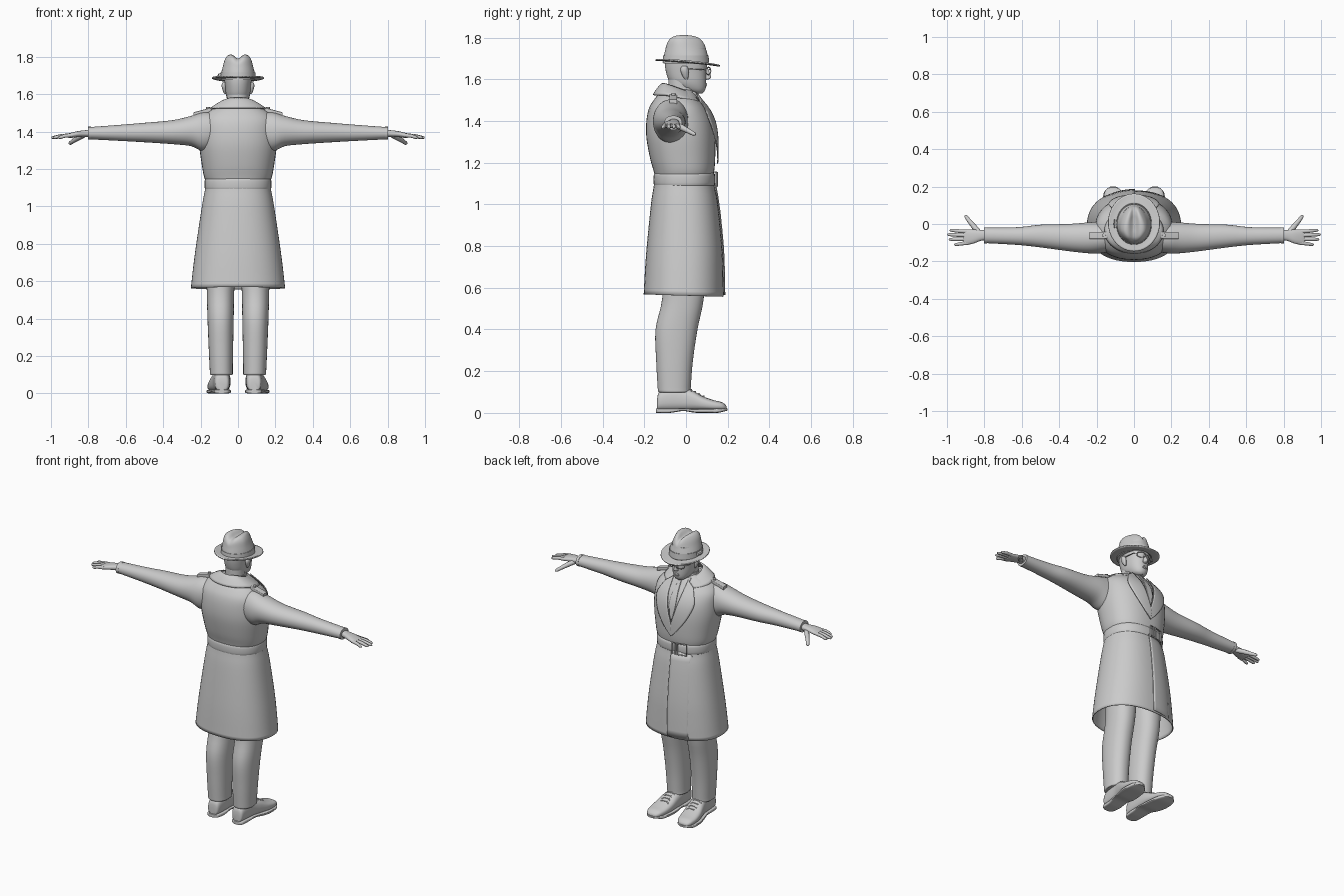
import bpy, bmesh, math
from mathutils import Vector

grey = bpy.data.materials.new("light grey")
grey.diffuse_color = (0.6, 0.6, 0.6, 1)


def finish(name, bm, mirror=False, thick=0, angle=40):
    bmesh.ops.recalc_face_normals(bm, faces=bm.faces)
    me = bpy.data.meshes.new(name)
    bm.to_mesh(me)
    bm.free()
    me.materials.append(grey)
    me.shade_smooth()
    me.set_sharp_from_angle(angle=math.radians(angle))
    ob = bpy.data.objects.new(name, me)
    bpy.context.collection.objects.link(ob)
    if thick:
        m = ob.modifiers.new("thickness", 'SOLIDIFY')
        m.thickness, m.offset = thick, 0
    if mirror:
        ob.modifiers.new("mirror", 'MIRROR')
    return ob


def spline(rows, steps=4):
    """Catmull-Rom through rows of numbers."""
    out, n = [], len(rows)
    for i in range(n - 1):
        a, b, c, d = (rows[max(i - 1, 0)], rows[i], rows[i + 1], rows[min(i + 2, n - 1)])
        for s in range(steps):
            t = s / steps
            out.append([q + t / 2 * (r - p + t * (2 * p - 5 * q + 4 * r - e + t * (3 * (q - r) + e - p)))
                        for p, q, r, e in zip(a, b, c, d)])
    return out + [list(rows[-1])]


def loft(name, axis, rows, n=2.3, seg=40, caps=(True, True), mirror=False, steps=4, warp=None, thick=0):
    """Rows are (position on axis, a min, a max, b min, b max)."""
    bm, rings = bmesh.new(), []
    for t, a0, a1, b0, b1 in spline(rows, steps):
        ring = []
        for k in range(seg):
            c, s = math.cos(math.tau * k / seg), math.sin(math.tau * k / seg)
            a = (a0 + a1) / 2 + (a1 - a0) / 2 * math.copysign(abs(c) ** (2 / n), c)
            b = (b0 + b1) / 2 + (b1 - b0) / 2 * math.copysign(abs(s) ** (2 / n), s)
            p = {'x': (t, a, b), 'y': (a, t, b), 'z': (a, b, t)}[axis]
            ring.append(bm.verts.new(warp(*p) if warp else p))
        rings.append(ring)
    for r, q in zip(rings, rings[1:]):
        for k in range(seg):
            j = (k + 1) % seg
            bm.faces.new((r[k], r[j], q[j], q[k]))
    if caps[0]:
        bm.faces.new(rings[0])
    if caps[1]:
        bm.faces.new(rings[-1])
    return finish(name, bm, mirror, thick)


def grid(name, f, nu, nv, thick=0.006, mirror=False):
    """Sheet from a function of u, v in 0..1."""
    bm = bmesh.new()
    v = [[bm.verts.new(f(i / nu, j / nv)) for j in range(nv + 1)] for i in range(nu + 1)]
    for i in range(nu):
        for j in range(nv):
            bm.faces.new((v[i][j], v[i + 1][j], v[i + 1][j + 1], v[i][j + 1]))
    bmesh.ops.remove_doubles(bm, verts=bm.verts, dist=1e-5)
    return finish(name, bm, mirror, thick)


def tube(name, pts, r, mirror=False, cyclic=False, seg=10):
    """Round tube through (x, y, z, radius factor) points."""
    bm, rings = bmesh.new(), []
    n = len(pts)
    for i, p in enumerate(pts):
        prev, nxt = (pts[i - 1], pts[(i + 1) % n]) if cyclic else (pts[max(i - 1, 0)], pts[min(i + 1, n - 1)])
        d = (Vector(nxt[:3]) - Vector(prev[:3])).normalized()
        ref = Vector((0, 1, 0)) if abs(d.y) < 0.8 else Vector((0, 0, 1))
        a = d.cross(ref).normalized()
        b = d.cross(a)
        k = r * (p[3] if len(p) > 3 else 1)
        rings.append([bm.verts.new(Vector(p[:3]) + k * (a * math.cos(math.tau * j / seg) + b * math.sin(math.tau * j / seg)))
                      for j in range(seg)])
    for i in range(n if cyclic else n - 1):
        p, q = rings[i], rings[(i + 1) % n]
        for j in range(seg):
            bm.faces.new((p[j], p[(j + 1) % seg], q[(j + 1) % seg], q[j]))
    if not cyclic:
        bm.faces.new(rings[0])
        bm.faces.new(rings[-1])
    return finish(name, bm, mirror)


def front_y(rows, x, z, n=2.3):
    """Front surface of a z loft."""
    d = spline(rows)
    for p, q in zip(d, d[1:]):
        if p[0] <= z <= q[0]:
            break
    t = min(max((z - p[0]) / (q[0] - p[0]), 0), 1)
    _, a0, a1, b0, b1 = [u + (v - u) * t for u, v in zip(p, q)]
    k = min(abs(x) / a1, 0.98)
    return (b0 + b1) / 2 + (b1 - b0) / 2 * (1 - k ** n) ** (1 / n)


def sym(rows):
    return [(z, -x, x, y0, y1) for z, x, y0, y1 in rows]


def panel(name, rows, left, right, off, mirror=False):
    """Thin sheet on a front surface between two (x, z) edges."""
    l, r = spline(left), spline(right)

    def f(u, v):
        p, q = l[round(u * (len(l) - 1))], r[round(u * (len(r) - 1))]
        x, z = p[0] + (q[0] - p[0]) * v, p[1] + (q[1] - p[1]) * v
        return x, front_y(rows, x, z) + off * (1 if name != "coat_front_flap" else 1 - v), z
    return grid(name, f, len(l) - 1, 8, 0.005, mirror)


# coat body, skirt and sleeves
torso = sym([(1.12, .165, -.145, .125), (1.16, .182, -.155, .135), (1.22, .193, -.172, .14), (1.32, .207, -.19, .14),
             (1.40, .208, -.19, .128), (1.46, .20, -.178, .10), (1.50, .168, -.155, .068), (1.53, .12, -.13, .048),
             (1.55, .07, -.10, .03)])
skirt = sym([(.563, .249, -.20, .177), (.68, .236, -.194, .175), (.8, .22, -.185, .17), (1.0, .19, -.165, .15),
             (1.08, .175, -.153, .135), (1.12, .168, -.147, .128)])
loft("coat_body", 'z', torso, 2.3)
loft("coat_skirt", 'z', skirt, 2.3, seg=56, caps=(False, False), thick=.006,
     warp=lambda x, y, z: (x, y, z - (.03 * (y + .02) if z < .6 else 0)))
panel("coat_front_flap", skirt, [(.005, .566), (.005, .8), (.005, 1.1)], [(-.13, .566), (-.13, .8), (-.12, 1.1)], .009)
loft("sleeve", 'x', [(.08, -.14, .02, 1.33, 1.50), (.18, -.157, .012, 1.295, 1.503), (.25, -.156, .008, 1.322, 1.484),
                     (.35, -.145, 0, 1.333, 1.461), (.5, -.125, -.004, 1.343, 1.447), (.62, -.112, -.017, 1.35, 1.437),
                     (.795, -.102, -.02, 1.359, 1.424)], 2.1, mirror=True)
loft("cuff", 'x', [(.785, -.104, -.018, 1.357, 1.426), (.802, -.104, -.018, 1.357, 1.426)], 2.1, mirror=True, steps=1)

# belt, buckle and loops
loft("belt", 'z', sym([(1.088, .172, -.149, .132), (1.093, .177, -.154, .138), (1.12, .179, -.156, .14),
                       (1.145, .177, -.154, .138), (1.15, .172, -.149, .132)]), 2.3, steps=2)
for name, x0, x1 in (("buckle", -.095, -.04), ("belt_loop", -.025, -.005)):
    pts = [(x, front_y(skirt, x, 1.1) + .016, z) for x, z in ((x0, 1.085), (x1, 1.085), (x1, 1.155), (x0, 1.155))]
    tube(name, pts, .005, cyclic=True, seg=8)

# shirt, tie and lapels
panel("shirt", torso, [(-.06, 1.54), (-.05, 1.45), (0, 1.29)], [(.06, 1.54), (.05, 1.45), (.001, 1.29)], .003)
panel("tie", torso, [(-.014, 1.545), (-.01, 1.515), (-.022, 1.4), (-.006, 1.3)],
      [(.014, 1.545), (.01, 1.515), (.022, 1.4), (.006, 1.3)], .009)
panel("lapel", torso, [(.052, 1.535), (.045, 1.45), (.022, 1.35), (0, 1.27), (-.001, 1.2)],
      [(.10, 1.50), (.135, 1.42), (.105, 1.33), (.05, 1.25), (0, 1.195)], .013, mirror=True)


# turned-down collar, open at the throat
def collar(u, v):
    t = (u - .5) * 2 * 2.55
    s, c = math.sin(t), math.cos(t)
    x, y = (.074 + .083 * v) * s, -.038 - (.075 + .043 * v) * c
    drop = .35 * max(0, y + .10) * (1 - .45 * v)
    return x, y, 1.578 - .053 * v ** 1.3 - drop


grid("coat_collar", collar, 40, 6, .008)
loft("shirt_collar", 'z', sym([(1.50, .068, -.095, .062), (1.54, .064, -.09, .05), (1.56, .062, -.085, .04)]), 2)

# shoulder straps
loft("shoulder_strap", 'x', [(.14, -.08, -.042, 1.505, 1.53), (.19, -.08, -.042, 1.495, 1.516),
                             (.238, -.08, -.042, 1.48, 1.503)], 6, mirror=True)
tube("strap_button", [(.16, -.061, 1.515), (.161, -.061, 1.532)], .01, mirror=True)

# head, neck, nose and ears
loft("neck", 'z', sym([(1.50, .06, -.085, .03), (1.56, .057, -.085, .03), (1.62, .057, -.085, .03)]), 2)
loft("head", 'z', sym([(1.532, .02, .04, .078), (1.542, .038, .0, .088), (1.56, .052, -.045, .095),
                       (1.59, .063, -.08, .097), (1.64, .069, -.097, .098), (1.69, .073, -.102, .103),
                       (1.75, .07, -.095, .095)]), 2.2)
loft("nose", 'z', sym([(1.598, .008, .085, .105), (1.604, .014, .08, .117), (1.615, .011, .08, .12),
                       (1.655, .007, .08, .104)]), 2, seg=16)
loft("lips", 'z', sym([(1.564, .012, .08, .096), (1.569, .02, .075, .101), (1.573, .021, .07, .098),
                       (1.577, .02, .075, .101), (1.582, .012, .08, .097)]), 2, seg=16, steps=2)
loft("ear", 'z', [(1.60, .062, .072, -.005, .008), (1.615, .062, .08, -.016, .012), (1.64, .062, .087, -.026, .013),
                  (1.658, .062, .085, -.024, .008), (1.664, .064, .076, -.015, .0)], 2, seg=16, mirror=True)

# spectacles
lens = [(.034 + .024 * math.cos(math.tau * k / 20), .107 - .012 * math.cos(math.tau * k / 20),
         1.64 + .018 * math.sin(math.tau * k / 20)) for k in range(20)]
tube("spectacle_rim", lens, .0028, True, True, 6)
tube("spectacle_arm", [(.058, .096, 1.645), (.074, .08, 1.647), (.078, -.015, 1.65)], .0025, True, seg=6)
tube("spectacle_bridge", [(-.011, .112, 1.645), (0, .114, 1.648), (.011, .112, 1.645)], .0025, seg=6)


# hat crown with a centre crease and a front pinch
def crease(x, y, z):
    k = min(max((z - 1.71) / .09, 0), 1)
    f = min(max((y + .04) / .14, 0), 1)
    z -= k * (.024 * math.exp(-(x / .024) ** 2) + .012 * f * f)
    return x * (1 - .42 * k * f), y, z


loft("hat_crown", 'z', sym([(1.675, .092, -.109, .108), (1.71, .091, -.107, .106), (1.75, .084, -.10, .099),
                            (1.785, .076, -.093, .092), (1.806, .062, -.078, .078), (1.814, .042, -.052, .055),
                            (1.814, .02, -.025, .03), (1.814, .001, -.002, .002)]), 2, seg=48, warp=crease)
loft("hat_band", 'z', sym([(1.68, .095, -.112, .111), (1.715, .093, -.109, .108)]), 2, seg=48, steps=1)
tube("hat_band_bow", [(-.094, -.02, 1.70), (-.097, 0, 1.70), (-.094, .022, 1.70)], .012, seg=8)


def brim(u, v):
    t = math.tau * u
    x, y = (.085 + .053 * v) * math.cos(t), .008 + (.10 + .054 * v) * math.sin(t)
    return x, y, 1.678 - .09 * y + .010 * v * v * abs(math.cos(t)) + .004 * (1 - v)


grid("hat_brim", brim, 48, 6, .007)

# hands
loft("palm", 'x', [(.78, -.085, -.033, 1.372, 1.412), (.82, -.09, -.032, 1.372, 1.407), (.86, -.105, -.03, 1.37, 1.402),
                   (.90, -.112, -.03, 1.366, 1.392), (.912, -.108, -.036, 1.37, 1.387)], 2.4, seg=24, mirror=True)
for i, (y, y1, length) in enumerate(((-.041, -.034, .985), (-.061, -.057, .998), (-.081, -.082, .99), (-.101, -.11, .962))):
    tube("finger_%d" % (i + 1), [(.885, y, 1.381, 1), ((.89 + length) / 2, (y + y1) / 2, 1.377, .95),
                                 (length - .012, y1, 1.369, .8), (length - .003, y1, 1.367, .55),
                                 (length, y1, 1.366, .2)], .0105, mirror=True)
tube("thumb", [(.825, -.05, 1.382, 1.3), (.855, -.015, 1.366, 1.25), (.88, .015, 1.35, 1), (.897, .038, 1.338, .85),
               (.903, .046, 1.334, .3)], .0115, mirror=True)

# trousers
loft("trouser_leg", 'z', [(.098, .032, .146, -.128, .016), (.104, .028, .15, -.134, .022), (.125, .028, .151, -.136, .023),
                          (.25, .026, .157, -.143, .033), (.4, .023, .163, -.146, .055), (.55, .02, .167, -.114, .085),
                          (.75, .008, .172, -.11, .095), (.95, .004, .16, -.11, .09)], 2.2, mirror=True)

# shoes, soles and laces
loft("shoe", 'y', [(-.139, .065, .11, .015, .06), (-.13, .05, .122, .012, .10), (-.09, .043, .128, .01, .12),
                   (-.02, .04, .135, .01, .122), (.03, .04, .148, .01, .108), (.08, .043, .16, .01, .08),
                   (.13, .05, .163, .01, .062), (.17, .062, .157, .012, .052), (.19, .08, .142, .014, .038),
                   (.195, .098, .125, .018, .028)], 2.6, seg=28, mirror=True)
loft("sole", 'y', [(-.144, .068, .108, 0, .02), (-.13, .048, .126, 0, .022), (-.08, .04, .13, 0, .022),
                   (-.05, .04, .134, .004, .022), (-.01, .04, .142, .009, .022), (.04, .038, .155, .001, .02),
                   (.09, .04, .167, 0, .02), (.15, .05, .165, 0, .021), (.18, .068, .154, .006, .023),
                   (.2, .097, .126, .011, .022)], 5, seg=28, mirror=True)
for i in range(4):
    y, z = .022 + .02 * i, .113 - .0105 * i
    tube("lace_%d" % (i + 1), [(.065, y + .006, z - .012), (.08, y, z - .001), (.11, y + .002, z - .001),
                               (.128, y + .006, z - .012)], .004, mirror=True, seg=6)
